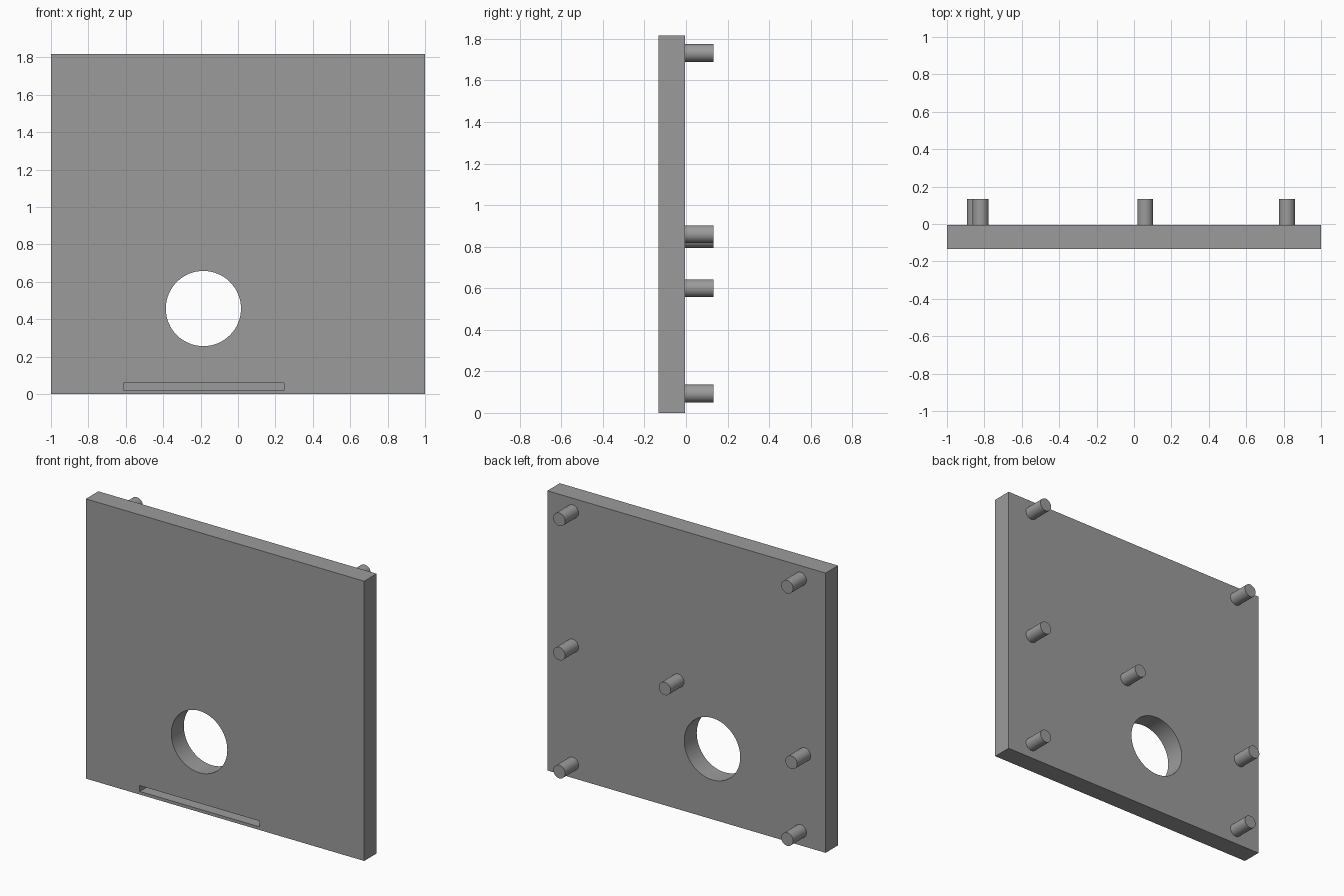
import bpy, math

if "Cube" in bpy.data.objects:
    bpy.data.objects.remove(bpy.data.objects["Cube"])

GREY = bpy.data.materials.new("grey")
GREY.diffuse_color = (0.33, 0.33, 0.33, 1)
GREY.use_nodes = True
GREY.node_tree.nodes["Principled BSDF"].inputs["Base Color"].default_value = GREY.diffuse_color

W, H = 2.0, 1.817              # panel width and height
FRONT, BACK, PEG_END = -0.133, -0.005, 0.133


def box(name, x0, x1, y0, y1, z0, z1):
    bpy.ops.mesh.primitive_cube_add(size=1, location=((x0 + x1) / 2, (y0 + y1) / 2, (z0 + z1) / 2))
    ob = bpy.context.object
    ob.name = name
    ob.scale = (x1 - x0, y1 - y0, z1 - z0)
    bpy.ops.object.transform_apply(location=False, rotation=False, scale=True)
    return ob


def rod(name, x, z, r, y0, y1, sides):
    bpy.ops.mesh.primitive_cylinder_add(vertices=sides, radius=r, depth=y1 - y0,
                                        location=(x, (y0 + y1) / 2, z),
                                        rotation=(math.pi / 2, 0, 0))
    ob = bpy.context.object
    ob.name = name
    return ob


def finish(ob):
    ob.data.materials.clear()
    ob.data.materials.append(GREY)
    bpy.ops.object.select_all(action='DESELECT')
    ob.select_set(True)
    bpy.context.view_layer.objects.active = ob
    bpy.ops.object.shade_smooth_by_angle(angle=math.radians(30))


# Panel with a round through-hole and a blind slot near the lower front edge
panel = box("panel", -W / 2, W / 2, FRONT, BACK, 0, H)
cutters = [
    rod("hole_cutter", -0.185, 0.457, 0.201, FRONT - 0.1, BACK + 0.1, 64),
    box("slot_cutter", -0.613, 0.247, FRONT - 0.1, FRONT + 0.1, 0.02, 0.058),
]
for cutter in cutters:
    cutter.hide_render = True
    mod = panel.modifiers.new(cutter.name, 'BOOLEAN')
    mod.operation = 'DIFFERENCE'
    mod.solver = 'EXACT'
    mod.object = cutter
    bpy.context.view_layer.objects.active = panel
    bpy.ops.object.modifier_apply(modifier=mod.name)
    bpy.data.objects.remove(cutter)
finish(panel)

# Locating pegs on the back
pegs = [(0.818, 1.732), (0.818, 0.86), (0.818, 0.093), (0.06, 0.836),
        (-0.82, 1.732), (-0.85, 0.6), (-0.82, 0.093)]
for i, (x, z) in enumerate(pegs, 1):
    finish(rod(f"peg_{i}", x, z, 0.0425, BACK - 0.01, PEG_END, 32))
